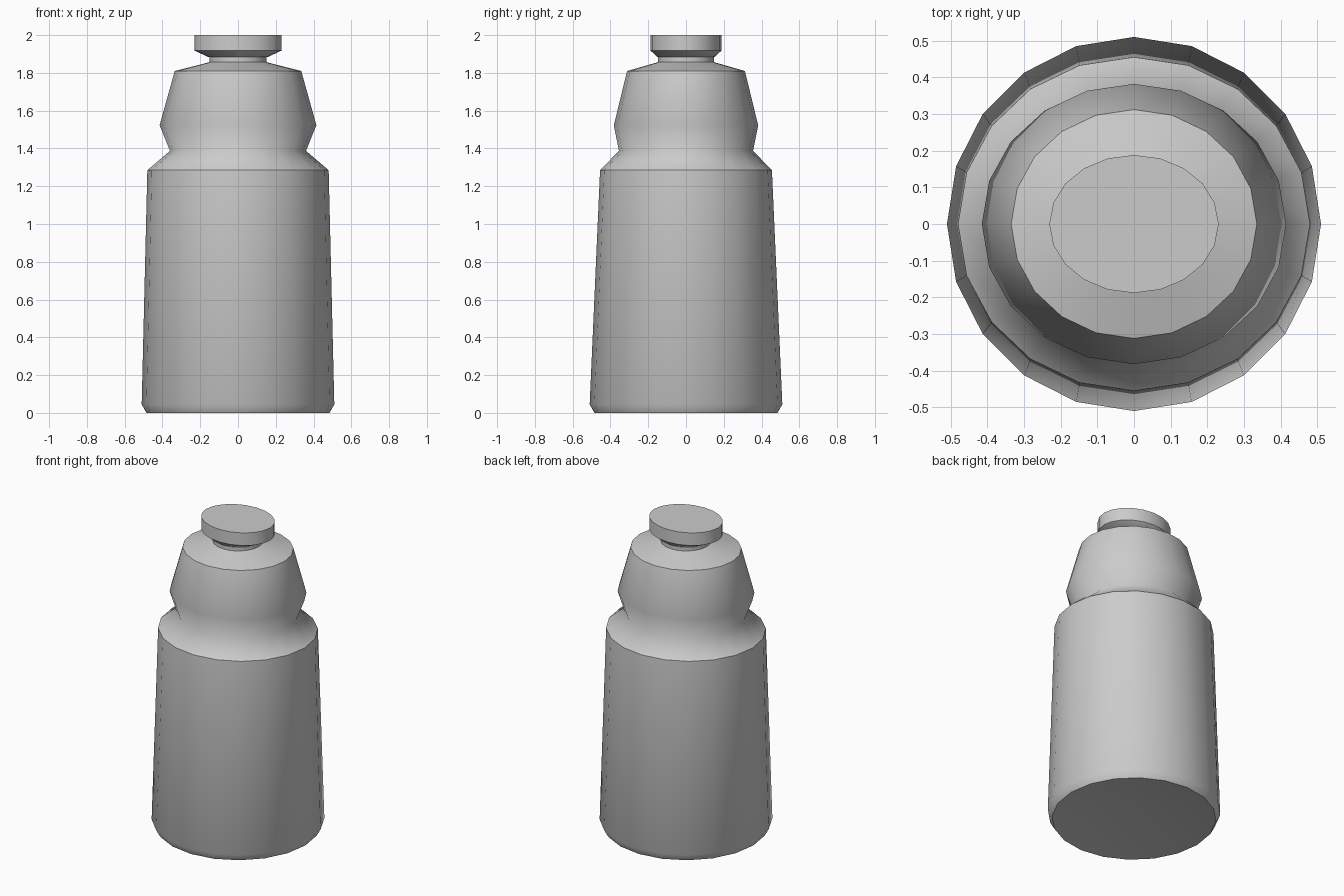
import bpy, bmesh, math

if "Cube" in bpy.data.objects:
    bpy.data.objects.remove(bpy.data.objects["Cube"])

SIDES = 20
WAIST_Z = 1.387

def lathe(name, rings, recess=0.0):
    """Closed shell lofted through elliptical rings of (x radius, y radius, z)."""
    bm = bmesh.new()
    loops = []
    for rx, ry, z in rings:
        loops.append([bm.verts.new((rx * math.cos(2 * math.pi * i / SIDES),
                                    ry * math.sin(2 * math.pi * i / SIDES), z))
                      for i in range(SIDES)])
    for a, b in zip(loops, loops[1:]):
        for i in range(SIDES):
            j = (i + 1) % SIDES
            bm.faces.new((a[i], a[j], b[j], b[i]))
    bottom = bm.faces.new(loops[0][::-1])
    bm.faces.new(loops[-1])
    if recess:
        # Push the middle of the base inward
        centre = bmesh.ops.poke(bm, faces=[bottom])["verts"][0]
        centre.co.z += recess
    mesh = bpy.data.meshes.new(name)
    bm.to_mesh(mesh)
    bm.free()
    obj = bpy.data.objects.new(name, mesh)
    bpy.context.collection.objects.link(obj)
    bpy.ops.object.select_all(action='DESELECT')
    obj.select_set(True)
    bpy.context.view_layer.objects.active = obj
    bpy.ops.object.shade_smooth_by_angle(angle=math.radians(40))
    return obj

# Bottle: base, tapered body, waist, upper bulge, shoulder and neck
body = lathe("bottle_body", [
    (0.485, 0.485, 0.0),
    (0.51, 0.51, 0.045),
    (0.48, 0.455, 1.285),
    (0.36, 0.355, WAIST_Z),
    (0.415, 0.382, 1.523),
    (0.335, 0.312, 1.81),
    (0.15, 0.148, 1.857),
    (0.15, 0.148, 1.883),
], recess=0.06)

# Waist groove blends softly
for e in body.data.edges:
    if all(abs(body.data.vertices[v].co.z - WAIST_Z) < 1e-4 for v in e.vertices):
        e.use_edge_sharp = False

# Cap: flared underside and flat disc top
lathe("bottle_cap", [
    (0.155, 0.15, 1.883),
    (0.231, 0.188, 1.918),
    (0.231, 0.188, 2.0),
])
